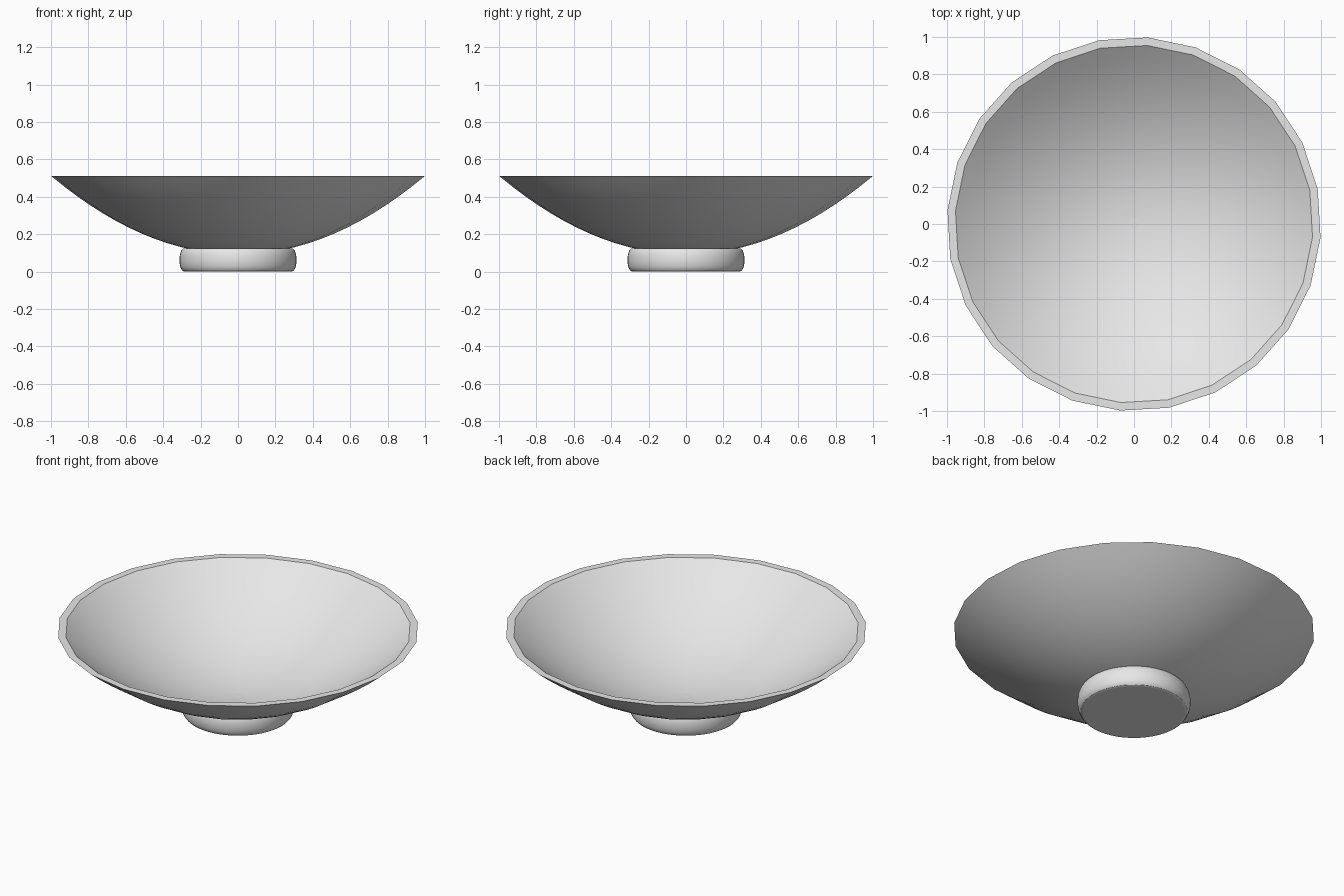
import bpy, bmesh, math

cube = bpy.data.objects.get("Cube")
if cube:
    bpy.data.objects.remove(cube, do_unlink=True)

grey = bpy.data.materials.new("light_grey")
grey.use_nodes = True
grey.diffuse_color = (0.8, 0.8, 0.8, 1)
grey.node_tree.nodes["Principled BSDF"].inputs["Base Color"].default_value = (0.8, 0.8, 0.8, 1)


def lathe(name, profile, sides, turn=0.0, sharp_rings=()):
    """Revolve (radius, height) points from the underside to the top, capping both ends."""
    bm = bmesh.new()
    rings = []
    for r, z in profile:
        angles = [turn + math.tau * i / sides for i in range(sides)]
        rings.append([bm.verts.new((r * math.cos(a), r * math.sin(a), z)) for a in angles])
    for low, high in zip(rings, rings[1:]):
        for i in range(sides):
            j = (i + 1) % sides
            bm.faces.new((low[i], low[j], high[j], high[i]))
    bm.faces.new(rings[0][::-1])
    bm.faces.new(rings[-1])
    bmesh.ops.recalc_face_normals(bm, faces=bm.faces)
    # Smooth surfaces, with sharp corners kept
    for f in bm.faces:
        f.smooth = True
    for e in bm.edges:
        e.smooth = e.calc_face_angle(0) < math.radians(32)
    for k in sharp_rings:
        for i in range(sides):
            bm.edges.get((rings[k][i], rings[k][(i + 1) % sides])).smooth = False
    mesh = bpy.data.meshes.new(name)
    bm.to_mesh(mesh)
    bm.free()
    mesh.materials.append(grey)
    obj = bpy.data.objects.new(name, mesh)
    bpy.context.collection.objects.link(obj)
    return obj


def dish_curve(centre_z, rim_r, rim_z, start_r, steps):
    """Parabolic dish section from near the axis out to the rim."""
    k = (rim_z - centre_z) / rim_r ** 2
    radii = [start_r + (rim_r - start_r) * i / steps for i in range(steps + 1)]
    return [(r, centre_z + k * r * r) for r in radii]


# Wide bowl: outer skin, flat rim, inner skin down to a small flat centre
outer = dish_curve(0.092, 1.0, 0.51, 0.03, 14)
inner = dish_curve(0.112, 0.957, 0.51, 0.03, 14)
lathe("bowl", outer + inner[::-1], 24, math.radians(10.8), sharp_rings=(-1,))

# Rounded foot: bulging side with flat top and bottom
steps = 10
foot = []
for i in range(steps + 1):
    a = math.pi * (i / steps - 0.5)
    foot.append((0.283 + 0.03 * math.cos(a) ** 0.8 if 0 < i < steps else 0.283,
                 0.063 + 0.063 * math.sin(a)))
foot[-1] = (0.283, 0.124)
# Close the top beneath the bowl's underside
foot.append((0.03, 0.09))
lathe("foot", foot, 48, sharp_rings=(0, steps))
